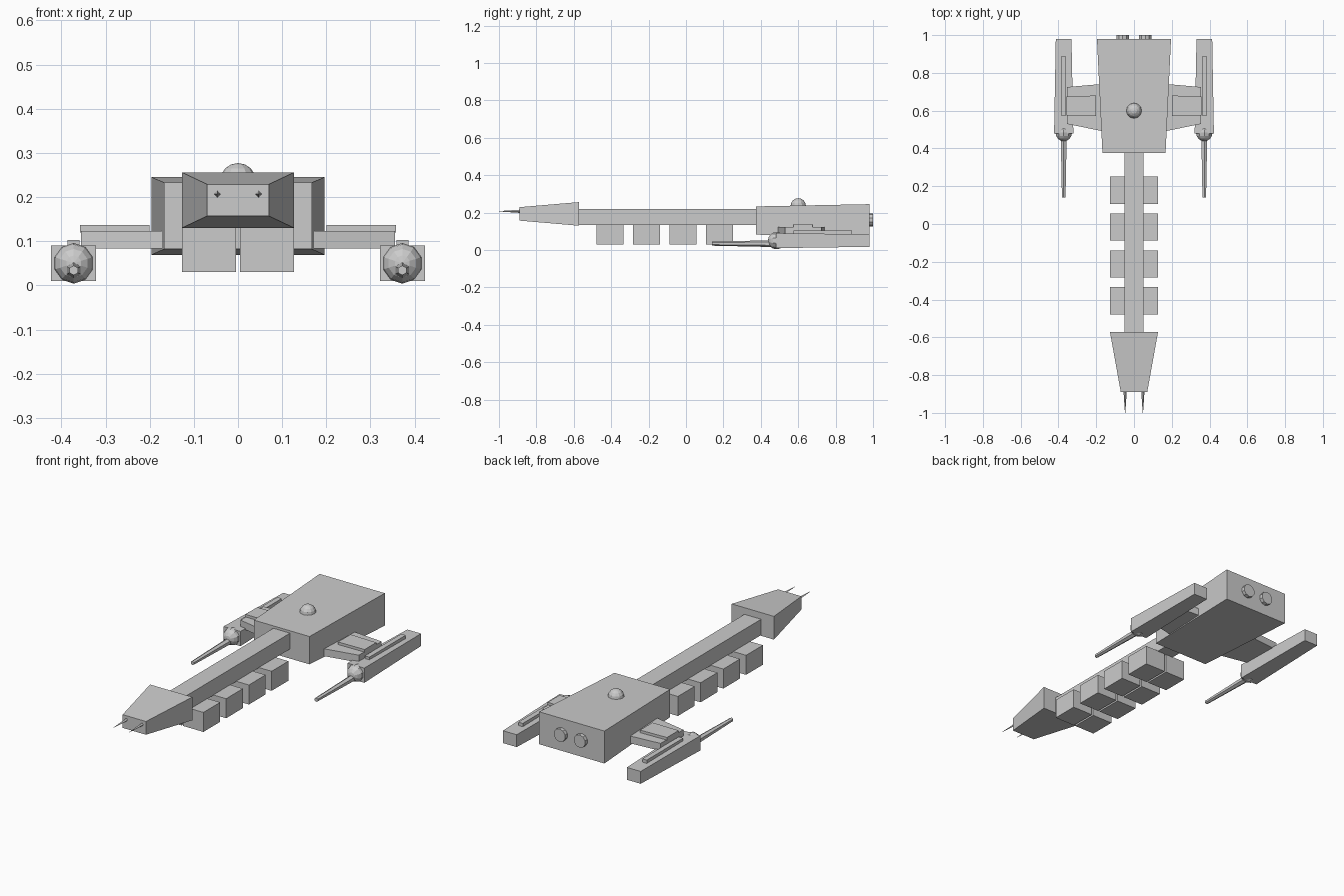
import bpy, bmesh
from math import pi
from mathutils import Matrix

if "Cube" in bpy.data.objects:
    bpy.data.objects.remove(bpy.data.objects["Cube"])


def finish(name, bm):
    bmesh.ops.recalc_face_normals(bm, faces=bm.faces)
    me = bpy.data.meshes.new(name)
    bm.to_mesh(me)
    bm.free()
    ob = bpy.data.objects.new(name, me)
    bpy.context.collection.objects.link(ob)
    return ob


def loft(name, a, b, axis):
    """Solid between two rectangles (u0, u1, v0, v1, position) along axis."""
    bm = bmesh.new()
    rings = []
    for u0, u1, v0, v1, p in (a, b):
        ring = []
        for u, v in ((u0, v0), (u1, v0), (u1, v1), (u0, v1)):
            co = (u, p, v) if axis == 'Y' else (p, u, v)
            ring.append(bm.verts.new(co))
        bm.faces.new(ring)
        rings.append(ring)
    for i in range(4):
        j = (i + 1) % 4
        bm.faces.new((rings[0][i], rings[0][j], rings[1][j], rings[1][i]))
    return finish(name, bm)


def box(name, x0, x1, y0, y1, z0, z1):
    return loft(name, (x0, x1, z0, z1, y0), (x0, x1, z0, z1, y1), 'Y')


def rod(name, x, z, y0, y1, r0, r1, sides):
    """Tapered cylinder along y, radius r0 at y0 and r1 at y1."""
    bm = bmesh.new()
    m = Matrix.Translation((x, (y0 + y1) / 2, z)) @ Matrix.Rotation(-pi / 2, 4, 'X')
    bmesh.ops.create_cone(bm, cap_ends=True, segments=sides, radius1=r0,
                          radius2=r1, depth=y1 - y0, matrix=m)
    return finish(name, bm)


def ball(name, co, r, segs, rings, along_y=False):
    bm = bmesh.new()
    m = Matrix.Translation(co)
    if along_y:
        m = m @ Matrix.Rotation(pi / 2, 4, 'X')
    bmesh.ops.create_uvsphere(bm, u_segments=segs, v_segments=rings, radius=r, matrix=m)
    return finish(name, bm)


def mirrored(ob):
    """Mirror a right-hand part across x = 0."""
    ob.modifiers.new("mirror", 'MIRROR').use_mirror_merge = False
    return ob


# Central line: tapered head, spine, rear hull
loft("head", (-0.07, 0.07, 0.157, 0.229, -0.89), (-0.127, 0.127, 0.13, 0.256, -0.573), 'Y')
box("spine", -0.05, 0.05, -0.575, 0.38, 0.134, 0.22)
loft("rear_hull", (-0.167, 0.167, 0.082, 0.233, 0.375), (-0.196, 0.196, 0.069, 0.245, 0.98), 'Y')
ball("sensor_dome", (0, 0.6, 0.236), 0.041, 12, 8)

# Cargo containers in pairs under the spine
for i in range(4):
    y = -0.478 + 0.195 * i
    mirrored(box(f"cargo_container_{i + 1}", 0.005, 0.127, y, y + 0.144, 0.03, 0.136))

# Nose antennas and rear engines
mirrored(rod("antenna", 0.047, 0.207, -1.0, -0.88, 0.001, 0.009, 4))
mirrored(rod("engine_nozzle", 0.06, 0.161, 0.96, 1.0, 0.035, 0.035, 10))

# Side wings with raised plates
mirrored(loft("wing", (0.49, 0.742, 0.083, 0.123, 0.16), (0.53, 0.725, 0.083, 0.123, 0.355), 'X'))
mirrored(loft("wing_plate", (0.573, 0.68, 0.12, 0.137, 0.2), (0.575, 0.675, 0.12, 0.137, 0.358), 'X'))

# Outboard pods with ridge, gun ball and barrel
mirrored(loft("pod", (0.321, 0.423, 0.01, 0.09, 0.48), (0.331, 0.414, 0.017, 0.084, 0.98), 'Y'))
mirrored(box("pod_ridge", 0.359, 0.386, 0.575, 0.888, 0.08, 0.103))
mirrored(ball("gun_ball", (0.372, 0.484, 0.05), 0.046, 10, 8, True))
mirrored(rod("gun_barrel", 0.372, 0.034, 0.14, 0.46, 0.011, 0.018, 6))
